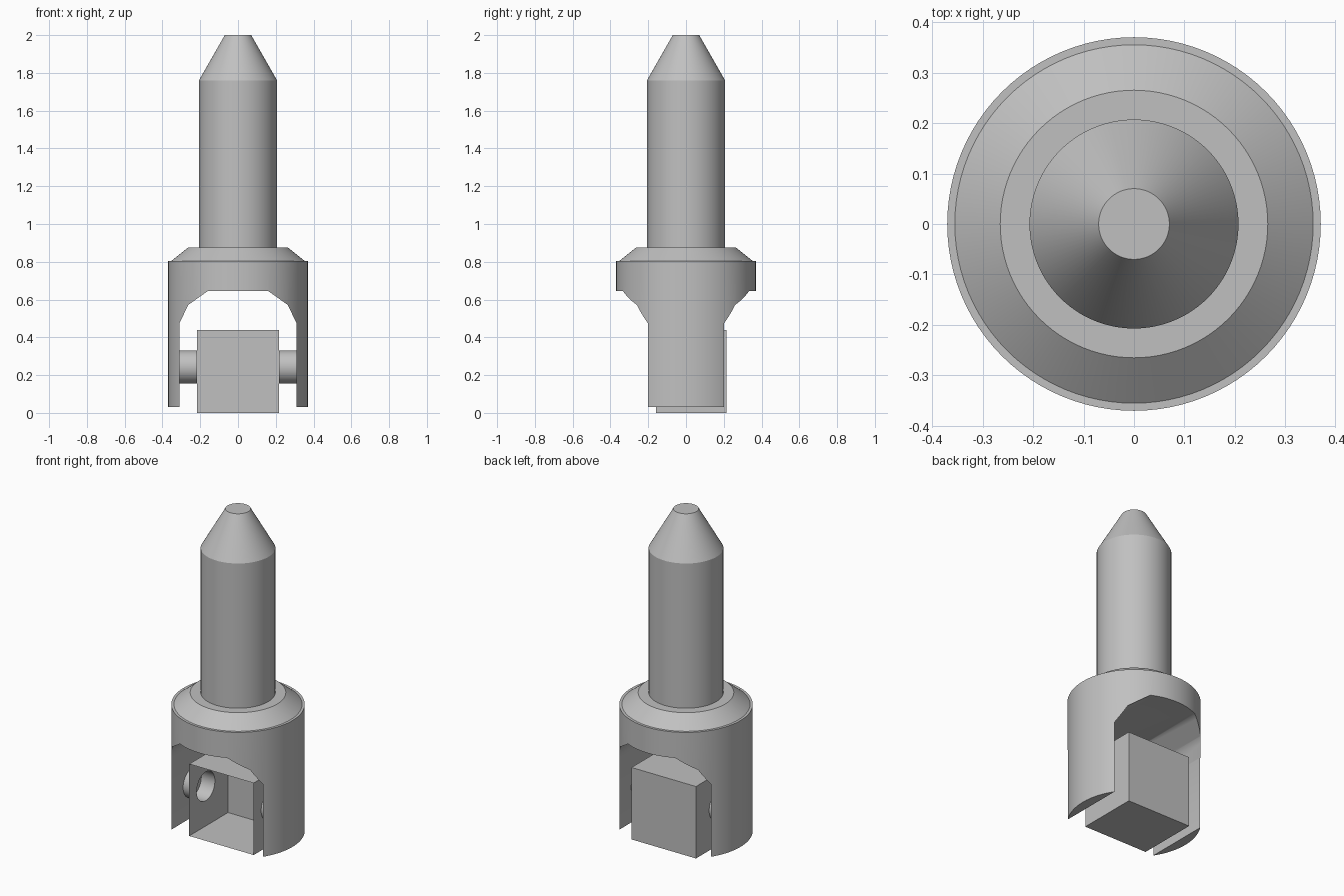
import bpy, bmesh, math

default = bpy.data.objects.get("Cube")
if default:
    bpy.data.objects.remove(default, do_unlink=True)

GREY = (0.53, 0.53, 0.53, 1.0)
metal = bpy.data.materials.new("plain grey metal")
metal.use_nodes = True
metal.diffuse_color = GREY
metal.node_tree.nodes["Principled BSDF"].inputs["Base Color"].default_value = GREY
SIDES = 96


def finish(name, bm):
    """Turn a bmesh into a named, coloured object."""
    bmesh.ops.remove_doubles(bm, verts=bm.verts, dist=1e-5)
    bmesh.ops.recalc_face_normals(bm, faces=bm.faces)
    mesh = bpy.data.meshes.new(name)
    bm.to_mesh(mesh)
    bm.free()
    mesh.materials.append(metal)
    obj = bpy.data.objects.new(name, mesh)
    bpy.context.collection.objects.link(obj)
    return obj


def activate(obj):
    bpy.ops.object.select_all(action='DESELECT')
    obj.select_set(True)
    bpy.context.view_layer.objects.active = obj


def smooth(obj, degrees):
    activate(obj)
    bpy.ops.object.shade_smooth_by_angle(angle=math.radians(degrees))


def lathe(name, profile):
    """Solid of revolution about z with flat end caps; profile is (radius, z)."""
    bm = bmesh.new()
    rings = []
    for r, z in profile:
        rings.append([bm.verts.new((r * math.cos(2 * math.pi * i / SIDES),
                                    r * math.sin(2 * math.pi * i / SIDES), z))
                      for i in range(SIDES)])
    for low, high in zip(rings, rings[1:]):
        for i in range(SIDES):
            j = (i + 1) % SIDES
            bm.faces.new((low[i], low[j], high[j], high[i]))
    bm.faces.new(rings[0])
    bm.faces.new(rings[-1])
    return finish(name, bm)


# Tapered shaft
shaft = lathe("shaft", [(0.207, 0.86), (0.207, 1.76), (0.07, 2.0)])
smooth(shaft, 28)

# Forked collar: chamfered drum with an arched slot cut from front to back
collar = lathe("forked_collar", [(0.37, 0.03), (0.37, 0.803), (0.355, 0.803), (0.265, 0.875)])
half_arch = [(0.31, -0.1), (0.31, 0.475), (0.263, 0.572), (0.16, 0.645)]
arch = half_arch + [(-x, z) for x, z in reversed(half_arch)]
bm = bmesh.new()
face = bm.faces.new([bm.verts.new((x, -0.6, z)) for x, z in arch])
swept = bmesh.ops.extrude_face_region(bm, geom=[face])["geom"]
bmesh.ops.translate(bm, vec=(0, 1.2, 0),
                    verts=[v for v in swept if isinstance(v, bmesh.types.BMVert)])
cutter = finish("slot_cutter", bm)
cutter.hide_render = True
cut = collar.modifiers.new("slot", 'BOOLEAN')
cut.operation = 'DIFFERENCE'
cut.solver = 'EXACT'
cut.object = cutter
activate(collar)
bpy.ops.object.modifier_apply(modifier=cut.name)
bpy.data.objects.remove(cutter, do_unlink=True)
smooth(collar, 36)

# Thin box, open at the front, with a round hole in each side wall
HALF, FRONT, BACK, TOP = 0.218, -0.16, 0.215, 0.44
PIN_Z, PIN_R, PIN_SIDES = 0.243, 0.088, 48


def circle(bm, x):
    return [bm.verts.new((x, PIN_R * math.cos(2 * math.pi * i / PIN_SIDES),
                          PIN_Z + PIN_R * math.sin(2 * math.pi * i / PIN_SIDES)))
            for i in range(PIN_SIDES)]


def loop_edges(bm, verts):
    return [bm.edges.new((a, b)) for a, b in zip(verts, verts[1:] + verts[:1])]


bm = bmesh.new()
rims = []
for x in (-HALF, HALF):
    rim = [bm.verts.new((x, y, z)) for y, z in
           ((FRONT, 0), (BACK, 0), (BACK, TOP), (FRONT, TOP))]
    rims.append(rim)
    edges = loop_edges(bm, rim) + loop_edges(bm, circle(bm, x))
    bmesh.ops.triangle_fill(bm, edges=edges, use_beauty=True, normal=(1, 0, 0))
left, right = rims
for i in range(3):  # floor, back and top
    bm.faces.new((left[i], left[i + 1], right[i + 1], right[i]))
finish("open_box", bm)

# Hollow pins joining the box to the fork arms
for side, name in ((1, "left_pin"), (-1, "right_pin")):
    bm = bmesh.new()
    inner, outer = circle(bm, side * HALF), circle(bm, side * 0.311)
    for i in range(PIN_SIDES):
        j = (i + 1) % PIN_SIDES
        bm.faces.new((inner[i], inner[j], outer[j], outer[i]))
    smooth(finish(name, bm), 30)
